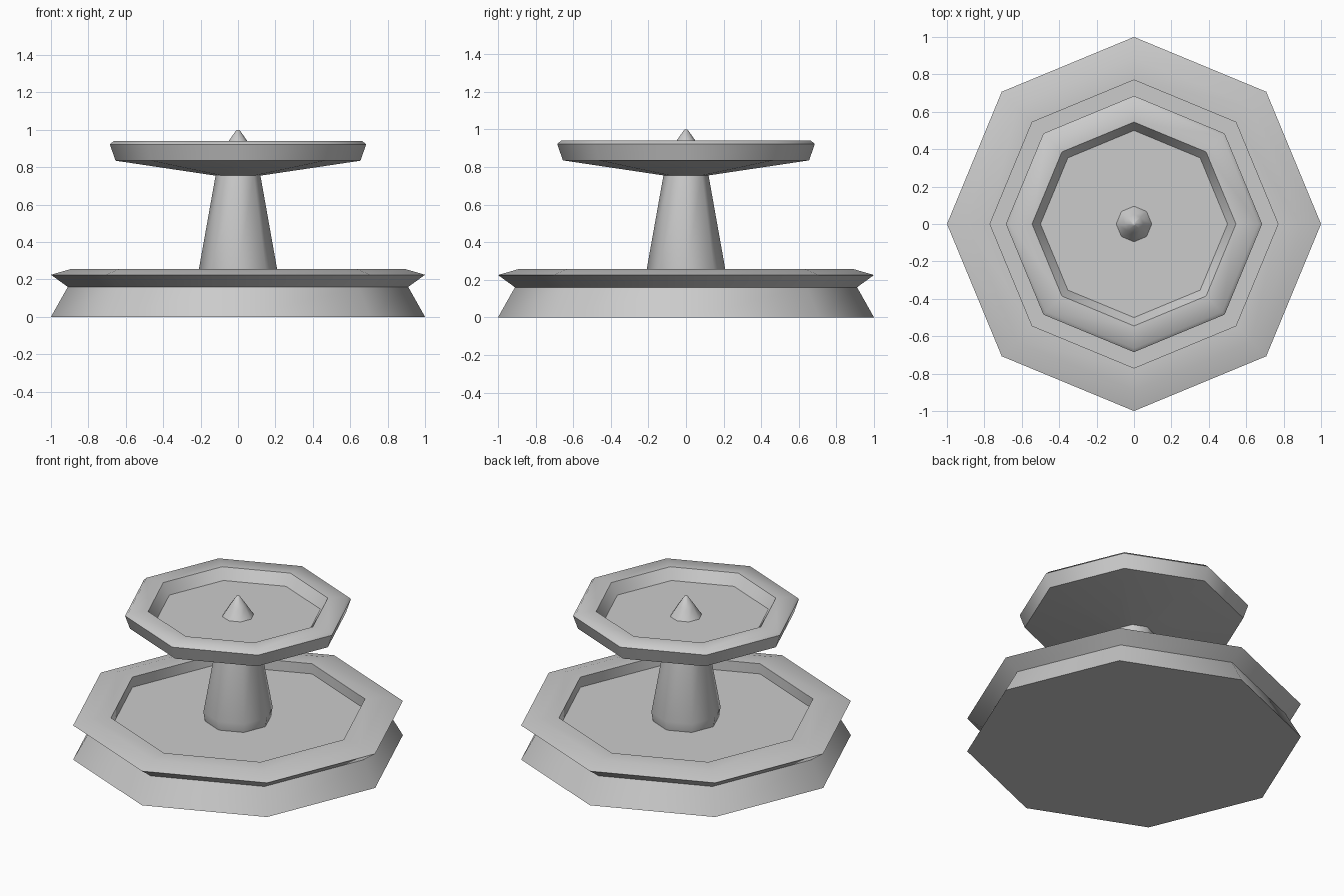
import bpy, bmesh, math

if "Cube" in bpy.data.objects:
    bpy.data.objects.remove(bpy.data.objects["Cube"])

SIDES = 8


def lathe(name, profile):
    """Spin an (r, z) profile into an eight-sided solid; r = 0 makes a pole."""
    bm = bmesh.new()
    rings = []
    for r, z in profile:
        if r == 0:
            rings.append([bm.verts.new((0, 0, z))] * SIDES)
        else:
            rings.append([bm.verts.new((r * math.cos(math.tau * i / SIDES),
                                        r * math.sin(math.tau * i / SIDES), z))
                          for i in range(SIDES)])
    for a, b in zip(rings, rings[1:]):
        for i in range(SIDES):
            j = (i + 1) % SIDES
            bm.faces.new(list(dict.fromkeys((a[i], a[j], b[j], b[i]))))
    bmesh.ops.recalc_face_normals(bm, faces=bm.faces)
    mesh = bpy.data.meshes.new(name)
    bm.to_mesh(mesh)
    bm.free()
    obj = bpy.data.objects.new(name, mesh)
    bpy.context.collection.objects.link(obj)
    bpy.ops.object.select_all(action='DESELECT')
    obj.select_set(True)
    bpy.context.view_layer.objects.active = obj
    bpy.ops.object.shade_smooth_by_angle(angle=math.radians(46))
    return obj


# Wide lower pool with flared lip and sunken floor
lathe("lower_basin", [(0, 0), (1, 0), (0.91, 0.16), (1, 0.225), (0.89, 0.257),
                      (0.77, 0.257), (0.77, 0.19), (0, 0.19)])

# Tapered column standing in the pool
lathe("column", [(0, 0.19), (0.2, 0.19), (0.21, 0.25), (0.12, 0.755), (0, 0.755)])

# Shallow upper bowl
lathe("upper_bowl", [(0, 0.755), (0.12, 0.755), (0.655, 0.835), (0.685, 0.922),
                     (0.665, 0.94), (0.545, 0.94), (0.5, 0.87), (0, 0.87)])

# Pointed spout in the middle of the bowl
lathe("spout", [(0, 0.87), (0.095, 0.87), (0.05, 0.94), (0.01, 0.997), (0, 1.0)])
